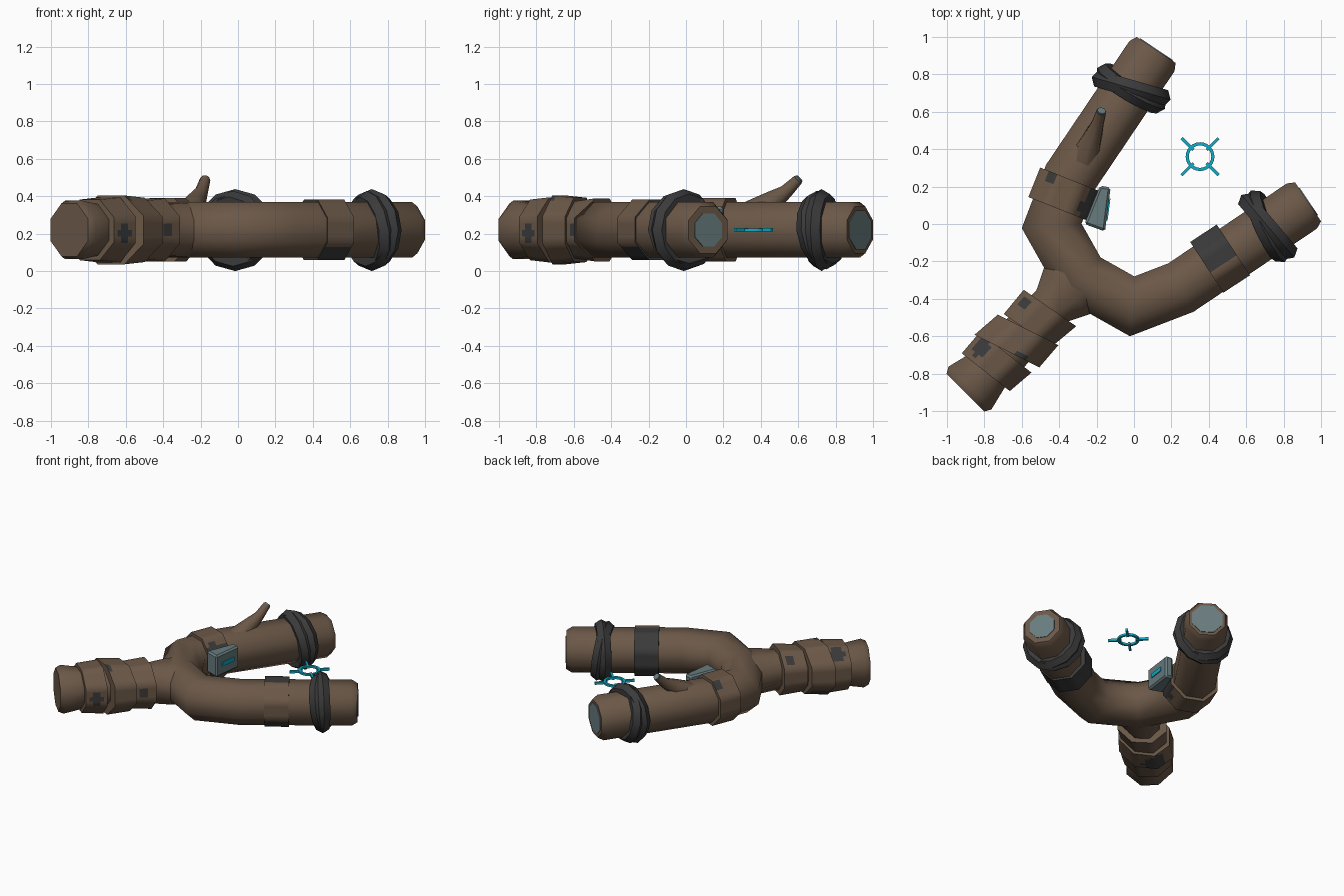
import bpy, bmesh, math
from mathutils import Vector, Matrix

if "Cube" in bpy.data.objects:
    bpy.data.objects.remove(bpy.data.objects["Cube"])

def material(name, rgb):
    m = bpy.data.materials.new(name)
    m.diffuse_color = (*rgb, 1)
    m.use_nodes = True
    m.node_tree.nodes["Principled BSDF"].inputs["Base Color"].default_value = m.diffuse_color
    return m

WOOD = material("brown wood", (0.148, 0.098, 0.064))
DARK = material("dark rubber", (0.043, 0.043, 0.044))
GREY = material("blue grey", (0.14, 0.2, 0.21))
CYAN = material("cyan glow", (0.005, 0.42, 0.58))
Z = Vector((0, 0, 1))
ZC = 0.22                                  # height of the fork's centre plane

def finish(name, bm, mats, smooth=True):
    bmesh.ops.recalc_face_normals(bm, faces=bm.faces)
    me = bpy.data.meshes.new(name)
    bm.to_mesh(me)
    bm.free()
    ob = bpy.data.objects.new(name, me)
    bpy.context.collection.objects.link(ob)
    for m in mats:
        me.materials.append(m)
    if smooth:
        bpy.ops.object.select_all(action='DESELECT')
        ob.select_set(True)
        bpy.context.view_layer.objects.active = ob
        bpy.ops.object.shade_smooth_by_angle(angle=math.radians(48))
    return ob

def octagon(sub):
    """Flat-topped octagon of unit apothem, each side cut into sub pieces."""
    r = 1 / math.cos(math.pi / 8)
    c = [Vector((r * math.cos(a), r * math.sin(a))) for a in
         [(k + 0.5) * math.pi / 4 for k in range(8)]]
    return [c[k].lerp(c[(k + 1) % 8], j / sub) for k in range(8) for j in range(sub)]

def tube(name, pts, sizes, mats, sub=1, slant=0.0, rule=None):
    """Sweep an octagon along pts; sizes are (half width, half height)."""
    bm = bmesh.new()
    pts = [Vector(p) for p in pts]
    rings = []
    for i, p in enumerate(pts):
        d0 = (p - pts[max(i - 1, 0)]).normalized()
        d1 = (pts[min(i + 1, len(pts) - 1)] - p).normalized()
        t = (d0 + d1).normalized()
        mitre = 1 / max(t.dot(d1 if d1.length else d0), 0.5)
        side = t.cross(Z).normalized()
        up = side.cross(t)
        w, h = sizes[i]
        rings.append([bm.verts.new(p + (side * mitre + t * slant) * q.x * w + up * q.y * h)
                      for q in octagon(sub)])
    n = len(rings[0])
    for a, b in zip(rings, rings[1:]):
        for k in range(n):
            bm.faces.new((a[k], a[(k + 1) % n], b[(k + 1) % n], b[k]))
    bm.faces.new(rings[0])
    bm.faces.new(rings[-1])
    if rule:
        for f in bm.faces:
            f.material_index = rule(f.calc_center_median())
    return finish(name, bm, mats)

def patches(spots):
    """Rule: dark where a face lies within a worn spot (x, y, z, radius)."""
    return lambda c: int(any((c - Vector(s[:3])).length < s[3] for s in spots))

def band(name, centre, direction, half, radius, spots, slant=0.0, flare=0.0, rule=None):
    c, d = Vector((*centre, ZC)), Vector((*direction, 0)).normalized()
    us = [i / 3 - 1 for i in range(7)]
    tube(name, [c + d * half * u for u in us],
         [(radius + flare * u, radius + flare * u) for u in us],
         [WOOD, DARK], 4, slant, rule or patches(spots))

# Fork: both arms as one swept branch, mirrored across the diagonal
half = [(0.118, 0.93), (0.096, 0.897), (-0.34, 0.25), (-0.44, -0.01)]
path = half + [(-0.285, -0.285)] + [(y, x) for x, y in reversed(half)]
size = [(0.125, 0.125)] + [(0.145, 0.148)] * 7 + [(0.125, 0.125)]
tube("fork_arms", [(x, y, ZC) for x, y in path], size, [WOOD])

# Handle: flared butt, slim neck, web into the fork
def diag(s):
    return Vector((s * math.sqrt(0.5), s * math.sqrt(0.5), ZC))
handle = [(-1.275, 0.142, 0.142), (-1.24, 0.162, 0.156), (-1.10, 0.128, 0.135),
          (-0.62, 0.118, 0.135), (-0.51, 0.172, 0.142), (-0.36, 0.21, 0.146)]
tube("handle", [diag(h[0]) for h in handle], [h[1:] for h in handle], [WOOD])

# Wrapped bands on the handle
for i, (s, hw, r, sl, fl, spots) in enumerate([
        (-0.72, 0.085, 0.160, 0.18, 0.008, [(-0.61, -0.41, 0.36, 0.05), (-0.42, -0.55, 0.22, 0.08)]),
        (-0.88, 0.080, 0.178, 0.33, -0.006, [(-0.62, -0.74, 0.38, 0.05), (-0.7, -0.6, 0.04, 0.09)]),
        (-1.045, 0.075, 0.168, 0.12, 0.006, [(-0.82, -0.65, 0.36, 0.06), (-0.62, -0.83, 0.2, 0.05)])]):
    band(f"handle_band_{i + 1}", diag(s).xy, (1, 1), hw, r, spots, sl, fl)

# Bands on the arms
band("left_arm_band", (-0.375, 0.16), (0.37, 0.93), 0.085, 0.170,
     [(-0.2, 0.06, 0.24, 0.15), (-0.45, 0.25, 0.38, 0.045)])
band("right_arm_band", (0.46, -0.185), (0.84, 0.55), 0.085, 0.162, [],
     rule=lambda c: int((c.y + 0.185) * 0.84 - (c.x - 0.46) * 0.55 > -0.03 or c.z < 0.12))

# Rubber loops: two crossed rings on each arm
def loop(name, centre, direction, tilt, lean, major, minor):
    d = Vector((*direction, 0)).normalized()
    d.rotate(Matrix.Rotation(tilt, 3, 'Z'))
    d = (d + Z * lean).normalized()
    side = Z.cross(d).normalized()
    up = d.cross(side)
    rot = Matrix((up, side, d)).transposed().to_4x4()
    bpy.ops.mesh.primitive_torus_add(major_segments=12, minor_segments=6,
                                     major_radius=major, minor_radius=minor)
    ob = bpy.context.object
    ob.name = name
    ob.data.transform(Matrix.Translation((*centre, 0.219)) @ rot)
    ob.data.materials.append(DARK)
    bpy.ops.object.shade_smooth_by_angle(angle=math.radians(40))

for side, c, d in (("left", (-0.015, 0.725), (0.40, 0.92)), ("right", (0.715, -0.012), (0.84, 0.54))):
    loop(f"{side}_rubber_loop_a", c, d, 0.13, 0.0, 0.167, 0.052)
    loop(f"{side}_rubber_loop_b", c, d, -0.13, 0.14, 0.160, 0.052)

# Cut faces at the arm tips
for name, (x, y), d, r in (("left_tip_cut", half[0], (0.56, 0.83), 0.105),
                           ("right_tip_cut", half[0][::-1], (0.83, 0.56), 0.088)):
    p, d = Vector((x, y, ZC)), Vector((*d, 0)).normalized()
    tube(name, [p - d * 0.01, p + d * 0.005], [(r, r)] * 2, [GREY])

# Broken twig with a pale cut end
tube("twig", [(-0.27, 0.34, 0.28), (-0.225, 0.455, 0.37), (-0.195, 0.535, 0.425), (-0.175, 0.60, 0.49)],
     [(0.09, 0.09), (0.05, 0.055), (0.032, 0.035), (0.026, 0.026)], [WOOD])
tube("twig_cut", [(-0.176, 0.597, 0.487), (-0.173, 0.606, 0.496)], [(0.022, 0.022)] * 2, [GREY])

# Small sight unit on the inside of the left arm
def prism(name, poly, z0, z1, mat, bevel=0.0):
    bm = bmesh.new()
    f = bm.faces.new([bm.verts.new((x, y, z0)) for x, y in poly])
    g = bmesh.ops.extrude_face_region(bm, geom=[f])
    bmesh.ops.translate(bm, vec=(0, 0, z1 - z0),
                        verts=[v for v in g["geom"] if isinstance(v, bmesh.types.BMVert)])
    if bevel:
        bmesh.ops.bevel(bm, geom=bm.edges[:], offset=bevel, segments=1, affect='EDGES')
    return finish(name, bm, [mat], False)

prism("sight_unit", [(-0.265, 0.0), (-0.155, -0.04), (-0.125, 0.195), (-0.182, 0.205)],
      0.18, 0.345, GREY, 0.012)
prism("sight_light", [(-0.150, 0.02), (-0.141, 0.02), (-0.126, 0.135), (-0.135, 0.135)],
      0.25, 0.28, CYAN)

# Floating crosshair: ring and four diagonal ticks
cx, cy = 0.353, 0.36
bm = bmesh.new()
rings = []
for r, z in ((0.060, -0.008), (0.077, -0.008), (0.077, 0.008), (0.060, 0.008)):
    rings.append([bm.verts.new((cx + r * math.cos(k * math.pi / 12),
                                cy + r * math.sin(k * math.pi / 12), ZC + z)) for k in range(24)])
for i in range(4):
    a, b = rings[i], rings[(i + 1) % 4]
    for k in range(24):
        bm.faces.new((a[k], a[(k + 1) % 24], b[(k + 1) % 24], b[k]))
finish("crosshair_ring", bm, [CYAN], False)
for i in range(4):
    d = Vector((1, 0)); d.rotate(Matrix.Rotation(math.pi / 4 + i * math.pi / 2, 2))
    n, c = Vector((-d.y, d.x)) * 0.008, Vector((cx, cy))
    prism(f"crosshair_tick_{i + 1}", [c + d * 0.05 - n, c + d * 0.14 - n, c + d * 0.14 + n, c + d * 0.05 + n],
          ZC - 0.009, ZC + 0.009, CYAN)
